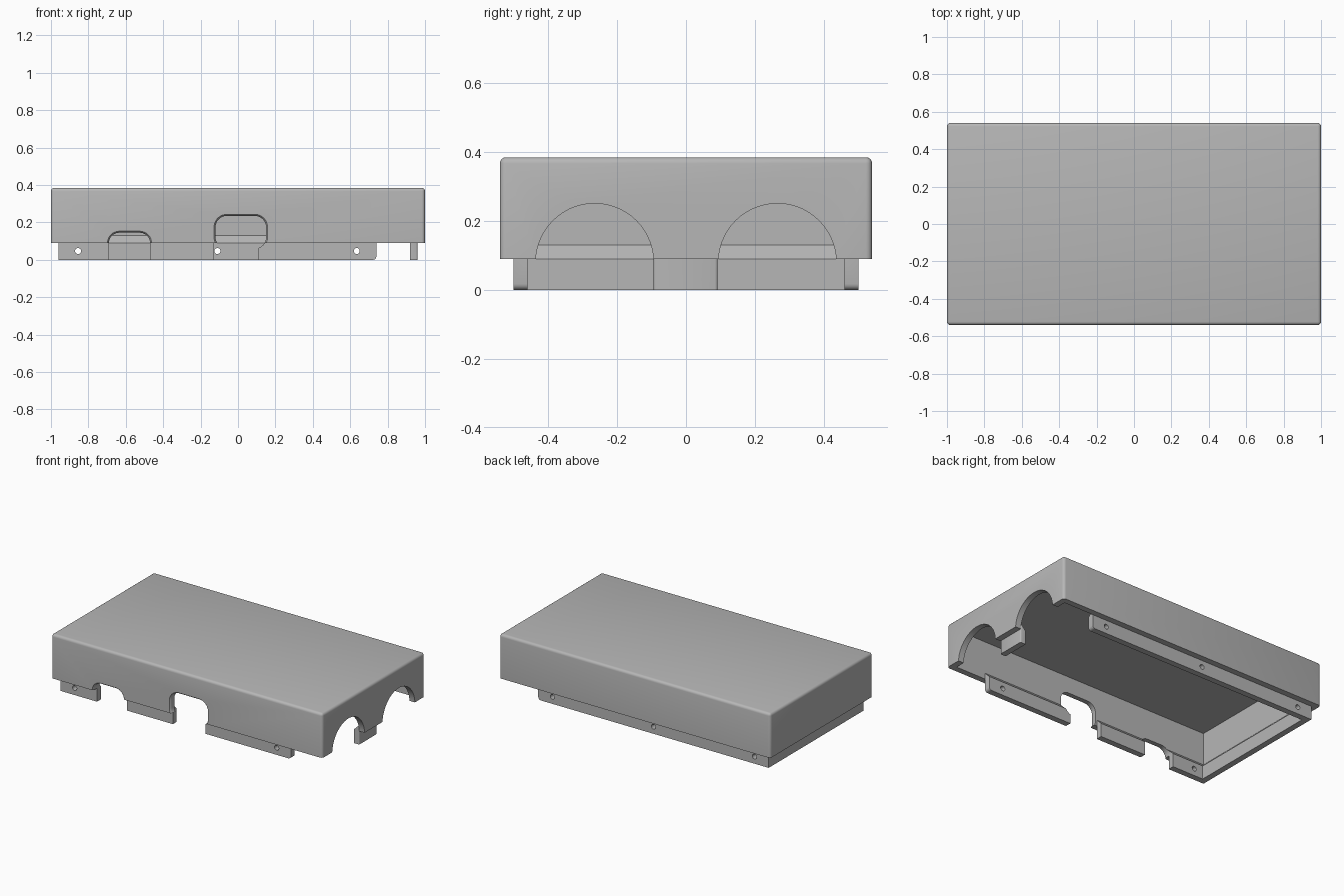
import bpy, bmesh
from math import sin, cos, pi

cube = bpy.data.objects.get("Cube")
if cube:
    bpy.data.objects.remove(cube, do_unlink=True)

grey = bpy.data.materials.new("plain grey")
grey.use_nodes = True
COLOUR = (0.47, 0.47, 0.47, 1)
grey.diffuse_color = COLOUR
grey.node_tree.nodes["Principled BSDF"].inputs["Base Color"].default_value = COLOUR

WALL = 0.04                 # wall and lip thickness
HX, HY = 1.0, 0.54          # half size of the cover
RIM, TOP = 0.09, 0.385      # lower rim and top of the cover
LIP_END = 0.74


def finish(bm, name):
    bmesh.ops.remove_doubles(bm, verts=bm.verts, dist=1e-5)
    bmesh.ops.recalc_face_normals(bm, faces=bm.faces)
    mesh = bpy.data.meshes.new(name)
    bm.to_mesh(mesh)
    bm.free()
    mesh.materials.append(grey)
    ob = bpy.data.objects.new(name, mesh)
    bpy.context.collection.objects.link(ob)
    return ob


def loft(sections):
    """Closed solid through equal-length rings of points."""
    bm = bmesh.new()
    rings = [[bm.verts.new(p) for p in s] for s in sections]
    n = len(rings[0])
    for a, b in zip(rings, rings[1:]):
        for i in range(n):
            j = (i + 1) % n
            bm.faces.new((a[i], a[j], b[j], b[i]))
    bm.faces.new(rings[0])
    bm.faces.new(rings[-1])
    return bm


def box(x0, x1, y0, y1, z0, z1):
    return loft([[(x0, y0, z), (x1, y0, z), (x1, y1, z), (x0, y1, z)] for z in (z0, z1)])


def rounded(u0, u1, v0, v1, r, grow=0.0, steps=8):
    """Rounded rectangle outline; a circle when r is half the size."""
    pts = []
    corners = [(u1 - r, v1 - r), (u0 + r, v1 - r), (u0 + r, v0 + r), (u1 - r, v0 + r)]
    for k, (cu, cv) in enumerate(corners):
        for i in range(steps + 1):
            a = (k + i / steps) * pi / 2
            pts.append((cu + (r + grow) * cos(a), cv + (r + grow) * sin(a)))
    return pts


def cutter_y(shape, stations):
    """Cutter along y; stations are (y, outward growth)."""
    return finish(loft([[(u, y, v) for u, v in rounded(*shape, grow=g)]
                        for y, g in stations]), "cutter")


def cut(ob, cutters):
    bpy.context.view_layer.objects.active = ob
    for c in cutters:
        mod = ob.modifiers.new("cut", "BOOLEAN")
        mod.operation = "DIFFERENCE"
        mod.solver = "EXACT"
        mod.object = c
        bpy.ops.object.modifier_apply(modifier=mod.name)
        bpy.data.objects.remove(c, do_unlink=True)


def smooth(ob):
    bpy.ops.object.select_all(action="DESELECT")
    ob.select_set(True)
    bpy.context.view_layer.objects.active = ob
    bpy.ops.object.shade_smooth_by_angle(angle=0.6)


# Cover: box with rounded top and upright edges, hollow from below
bm = box(-HX, HX, -HY, HY, RIM, TOP)
edges = [e for e in bm.edges if max(v.co.z for v in e.verts) > RIM + 0.01]
bmesh.ops.bevel(bm, geom=edges, offset=0.018, segments=4, profile=0.5, affect="EDGES")
cover = finish(bm, "cover")

SMALL = (-0.69, -0.47, -0.2, 0.145, 0.055)
LARGE = (-0.12, 0.15, 0.06, 0.235, 0.06)
FLARE = [(-0.56, 0.01), (-HY, 0.008), (-0.535, 0.003), (-0.528, 0), (-0.44, 0)]
cutters = [finish(box(-HX + WALL, HX - WALL, -HY + WALL, HY - WALL, 0, TOP - WALL), "cutter"),
           cutter_y(SMALL, FLARE), cutter_y(LARGE, FLARE)]
# Two arches in the end wall
R = 0.171
for y in (-0.265, 0.265):
    ring = rounded(y - R, y + R, 0.08 - R, 0.08 + R, R, steps=14)
    cutters.append(finish(loft([[(x, u, v) for u, v in ring] for x in (0.9, 1.1)]), "cutter"))
cut(cover, cutters)
smooth(cover)


def lip_ring(x, y, dx, dy):
    """Lip section; (dx, dy) points inwards and the top slopes up to the wall."""
    return [(x, y, 0), (x + dx, y + dy, 0), (x + dx, y + dy, RIM), (x, y, RIM + WALL)]


# Inner lip round the front, closed end and back
LX, LY = HX - WALL, HY - WALL
bm = loft([lip_ring(LIP_END, -LY, 0, WALL), lip_ring(-LX, -LY, WALL, WALL),
           lip_ring(-LX, LY, WALL, -WALL), lip_ring(LIP_END, LY, 0, -WALL)])
ends = [e for e in bm.edges if all(abs(v.co.x - LIP_END) < 1e-4 and v.co.z < 0.01
                                   for v in e.verts)]
bmesh.ops.bevel(bm, geom=ends, offset=0.018, segments=4, profile=0.5, affect="EDGES")
lip = finish(bm, "inner_lip")

cutters = [cutter_y(s, [(-0.6, 0), (-0.42, 0)])
           for s in (SMALL, LARGE, (-0.13, 0.11, -0.2, 0.2, 0.02))]
# Screw holes through both long sides
for x in (-0.855, -0.11, 0.635):
    r = 0.016
    cutters.append(cutter_y((x - r, x + r, 0.047 - r, 0.047 + r, r), [(-0.6, 0), (0.6, 0)]))
cut(lip, cutters)
smooth(lip)

# Tab between the two arches
bm = loft([lip_ring(LX, y, -WALL, 0) for y in (-0.094, 0.092)])
edges = [e for e in bm.edges if all(v.co.x > LX - 0.01 for v in e.verts)
         and abs(e.verts[0].co.z - e.verts[1].co.z) > 0.05]
bmesh.ops.bevel(bm, geom=edges, offset=0.008, segments=3, profile=0.5, affect="EDGES")
smooth(finish(bm, "end_tab"))
